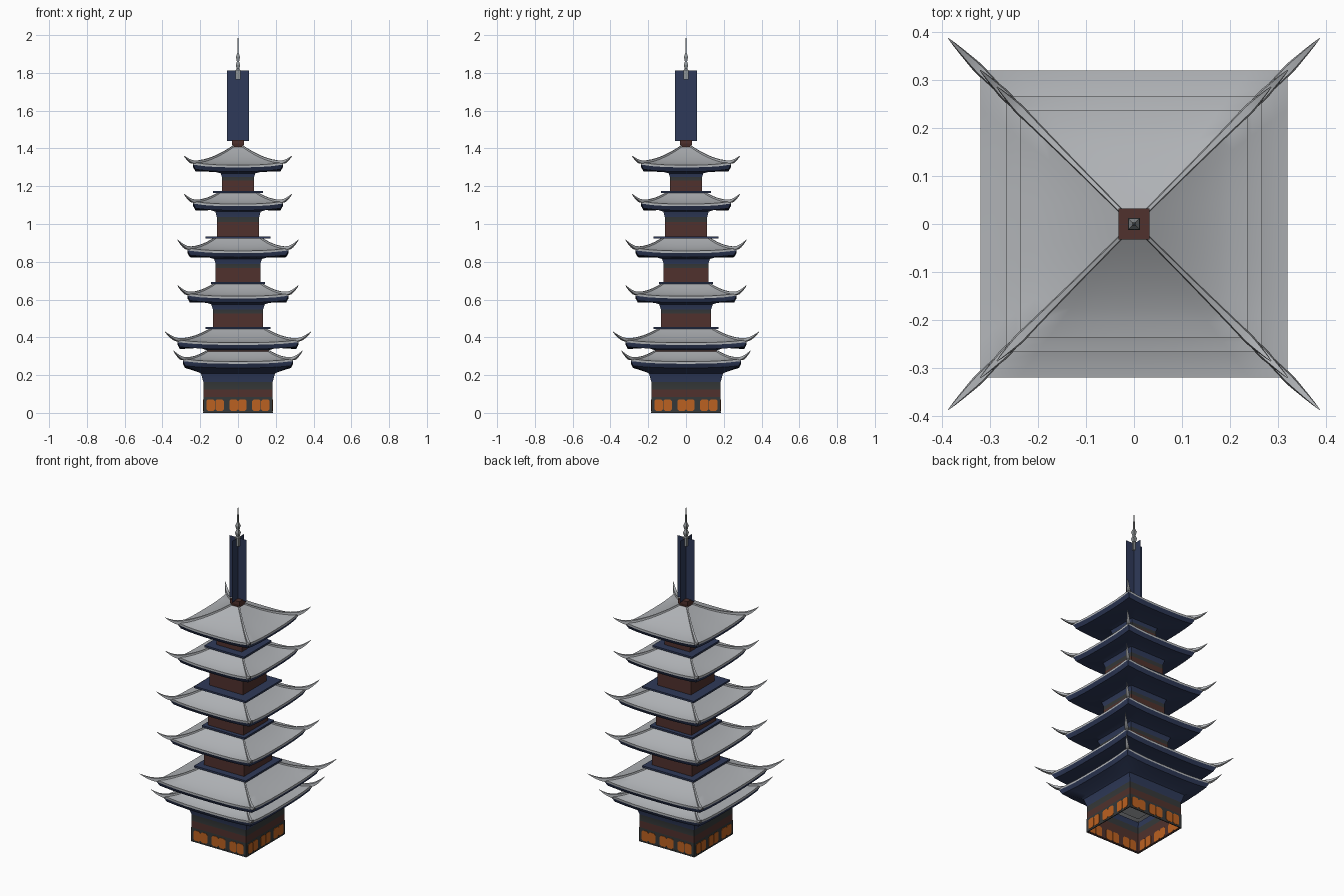
import bpy, bmesh, math
from mathutils import Vector, Matrix

if "Cube" in bpy.data.objects:
    bpy.data.objects.remove(bpy.data.objects["Cube"])


def mat(name, rgb):
    m = bpy.data.materials.new(name)
    m.diffuse_color = (*rgb, 1)
    m.use_nodes = True
    m.node_tree.nodes["Principled BSDF"].inputs["Base Color"].default_value = m.diffuse_color
    return m


GREY = mat("roof grey", (0.43, 0.445, 0.465))
NAVY = mat("navy blue", (0.028, 0.042, 0.100))
BROWN = mat("red brown", (0.080, 0.031, 0.026))
DARK = mat("dark slate", (0.036, 0.040, 0.041))
ORANGE = mat("lantern orange", (0.50, 0.12, 0.015))
STEEL = mat("finial grey", (0.28, 0.30, 0.31))


def finish(name, bm, mats, smooth=True):
    bmesh.ops.remove_doubles(bm, verts=bm.verts, dist=1e-5)
    bmesh.ops.recalc_face_normals(bm, faces=bm.faces)
    me = bpy.data.meshes.new(name)
    bm.to_mesh(me)
    bm.free()
    for m in mats:
        me.materials.append(m)
    ob = bpy.data.objects.new(name, me)
    bpy.context.collection.objects.link(ob)
    if smooth:
        bpy.context.view_layer.objects.active = ob
        ob.select_set(True)
        bpy.ops.object.shade_smooth_by_angle(angle=math.radians(28))
        ob.select_set(False)
    return ob


def square_loft(name, rings, mats, n=1, cap=False, smooth=True):
    """rings: (half width, z, corner lift, material index of the band above)."""
    bm = bmesh.new()
    loops = []
    for half, z, lift, _ in rings:
        loop = []
        for side in range(4):
            rot = Matrix.Rotation(side * math.pi / 2, 3, 'Z')
            for i in range(n):
                u = -1 + 2 * i / n
                loop.append(bm.verts.new(rot @ Vector((u * half, -half, z + lift * abs(u) ** 3))))
        loops.append(loop)
    count = 4 * n
    for k in range(len(loops) - 1):
        for i in range(count):
            j = (i + 1) % count
            f = bm.faces.new((loops[k][i], loops[k][j], loops[k + 1][j], loops[k + 1][i]))
            f.material_index = rings[k][3]
    if cap:
        for k in (0, -1):
            f = bm.faces.new(loops[k])
            f.material_index = rings[k][3]
    return finish(name, bm, mats, smooth)


LIFT, STEPS = 0.014, 7


def tier(name, b, z0, z1, h, ze, top, zt):
    """Wall, flared underside, eave lip and concave roof as one square profile."""
    H = z1 - z0
    rings = [(b, z0, 0, 1), (b, z0 + 0.60 * H, 0, 2), (b, z0 + 0.78 * H, 0, 3),
             (b * 1.07, z1, 0, 3), (b + 0.25 * (h - b), z1 + 0.008, 0, 3),
             (h - 0.012, ze - 0.034, LIFT * 0.8, 3), (h, ze - 0.012, LIFT, 0)]
    for i in range(STEPS + 1):
        s = i / STEPS
        rings.append((h + (top - h) * s, ze + (zt - ze) * s ** 1.5, LIFT * (1 - s) ** 2, 0))
    square_loft(name, rings, [GREY, BROWN, DARK, NAVY], n=8)


def ridges(name, h, ze, top, zt, tip, ztip):
    """Corner ridges swept down the roof and curled up past the eave."""
    path = []
    for i in range(STEPS + 1):
        s = 1 - i / STEPS
        path.append((h + (top - h) * s,
                     ze + (zt - ze) * s ** 1.5 + LIFT * (1 - s) ** 2 + 0.002,
                     0.005 + 0.006 * (1 - s) ** 2))
    zc = ze + LIFT + 0.002
    for i in range(1, 7):
        f = i / 6
        path.append((h + (tip - h) * f, zc + (ztip - zc) * f ** 1.5,
                     0.011 * (1 - f) ** 0.8 + 0.0008))
    bm = bmesh.new()
    for q in range(4):
        rot = Matrix.Rotation(math.pi / 4 + q * math.pi / 2, 3, 'Z')
        rows = []
        for r, z, w in path:
            d = r * math.sqrt(2)
            rows.append([bm.verts.new(rot @ Vector(c)) for c in
                         ((d, -w, z - w * 0.8), (d, w, z - w * 0.8),
                          (d, w * 0.7, z + w * 0.8), (d, -w * 0.7, z + w * 0.8))])
        for a, c in zip(rows, rows[1:]):
            for i in range(4):
                j = (i + 1) % 4
                bm.faces.new((a[i], a[j], c[j], c[i]))
        bm.faces.new(rows[0])
        bm.faces.new(rows[-1])
    finish(name, bm, [GREY])


# Storeys: wall half, wall bottom, wall top, eave half, eave z, roof top half, roof top z, tip, tip z, balcony half
TIERS = [
    (0.183, 0.000, 0.208, 0.292, 0.272, 0.165, 0.325, 0.342, 0.330, 0),
    (0.165, 0.320, 0.336, 0.320, 0.372, 0.140, 0.445, 0.387, 0.430, 0.172),
    (0.133, 0.455, 0.575, 0.267, 0.618, 0.120, 0.685, 0.321, 0.676, 0.142),
    (0.118, 0.692, 0.815, 0.267, 0.858, 0.120, 0.925, 0.321, 0.918, 0.172),
    (0.112, 0.932, 1.065, 0.237, 1.106, 0.095, 1.167, 0.286, 1.160, 0.132),
    (0.085, 1.175, 1.268, 0.237, 1.312, 0.022, 1.412, 0.286, 1.361, 0),
]
for k, (b, z0, z1, h, ze, top, zt, tip, ztip, bal) in enumerate(TIERS, 1):
    tier(f"storey_{k}", b, z0, z1, h, ze, top, zt)
    ridges(f"corner_ridges_{k}", h, ze, top, zt, tip, ztip)
    if bal:
        square_loft(f"balcony_{k}", [(bal, zt - 0.002, 0, 0), (bal, zt + 0.009, 0, 0)],
                    [NAVY], cap=True, smooth=False)

# Ceiling inside the open base, and a dark sill round its foot
square_loft("base_ceiling", [(0.185, 0.220, 0, 0), (0.185, 0.224, 0, 0)], [GREY], cap=True, smooth=False)
square_loft("base_sill", [(0.180, 0, 0, 0), (0.185, 0, 0, 0), (0.185, 0.007, 0, 0), (0.180, 0.007, 0, 0)],
            [DARK], smooth=False)
square_loft("base_band", [(0.1838, 0.007, 0, 0), (0.1838, 0.085, 0, 0)], [DARK], smooth=False)

# Glowing lattice windows: octagonal plates set through the base walls
bm = bmesh.new()
for side in range(4):
    rot = Matrix.Rotation(side * math.pi / 2, 3, 'Z')
    for cx in (-0.121, 0, 0.121):
        for dx in (-0.0235, 0.0235):
            w, t, c = 0.0225, 0.031, 0.009
            pts = [(w, t - c), (w - c, t), (c - w, t), (-w, t - c),
                   (-w, c - t), (c - w, -t), (w - c, -t), (w, c - t)]
            a, d = ([bm.verts.new(rot @ Vector((cx + dx + x, y, 0.041 + z))) for x, z in pts]
                    for y in (-0.1860, -0.1815))
            bm.faces.new(a)
            bm.faces.new(d)
            for i in range(8):
                j = (i + 1) % 8
                bm.faces.new((a[i], a[j], d[j], d[i]))
finish("base_windows", bm, [ORANGE], smooth=False)

# Spire: brown block, two crossed banner sheets and a square finial
square_loft("spire_block", [(0.025, 1.398, 0, 0), (0.032, 1.425, 0, 0), (0.032, 1.445, 0, 0)],
            [BROWN], cap=True, smooth=False)
bm = bmesh.new()
for ang in (0, math.pi / 2):
    rot = Matrix.Rotation(ang, 3, 'Z')
    bm.faces.new([bm.verts.new(rot @ Vector((x, 0, z))) for x, z in
                  ((-0.057, 1.44), (0.057, 1.44), (0.057, 1.812), (-0.057, 1.812))])
finish("spire_sheets", bm, [NAVY], smooth=False)
square_loft("finial", [(r, z, 0, 0) for r, z in
                       ((0.012, 1.765), (0.012, 1.815), (0.007, 1.822), (0.012, 1.842), (0.006, 1.860),
                        (0.011, 1.885), (0.004, 1.905), (0.003, 1.950), (0.0006, 2.0))],
            [STEEL], cap=True, smooth=False)
